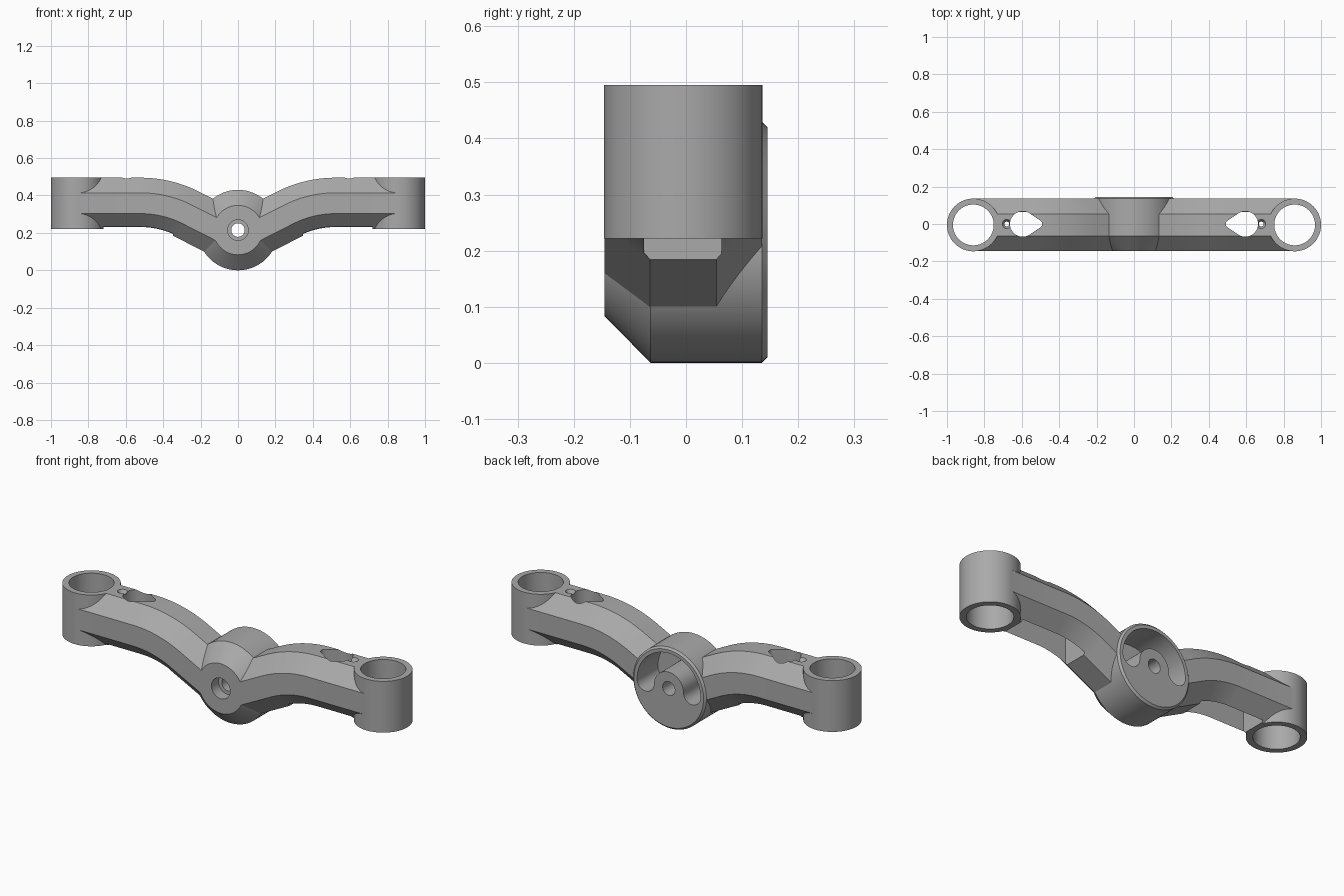
import bpy, bmesh
from math import sin, cos, pi, radians
from mathutils import Vector

if "Cube" in bpy.data.objects:
    bpy.data.objects.remove(bpy.data.objects["Cube"])

YC = -0.005        # mid plane of the beam
HUB_Z = 0.215      # height of the hub axis
TUBE_X = 0.859     # distance of the end sockets
LOW, HIGH = 0.222, 0.495
SEG = 96


def solid(name, rings):
    """Closed solid lofted through matching rings of points."""
    bm = bmesh.new()
    loops = [[bm.verts.new(p) for p in ring] for ring in rings]
    n = len(loops[0])
    for a, b in zip(loops, loops[1:]):
        for i in range(n):
            j = (i + 1) % n
            bm.faces.new((a[i], a[j], b[j], b[i]))
    bm.faces.new(loops[0])
    bm.faces.new(loops[-1][::-1])
    bmesh.ops.recalc_face_normals(bm, faces=bm.faces)
    mesh = bpy.data.meshes.new(name)
    bm.to_mesh(mesh)
    bm.free()
    ob = bpy.data.objects.new(name, mesh)
    bpy.context.collection.objects.link(ob)
    return ob


def arc(cx, cy, r, start, end, n=SEG):
    step = radians(end - start) / n
    return [(cx + r * cos(radians(start) + i * step),
             cy + r * sin(radians(start) + i * step)) for i in range(n)]


def upright(name, outlines):
    """Loft of (z, xy outline) pairs."""
    return solid(name, [[(x, y, z) for x, y in pts] for z, pts in outlines])


def crosswise(name, outlines):
    """Loft of (y, xz outline) pairs."""
    return solid(name, [[(x, y, z) for x, z in pts] for y, pts in outlines])


def combine(target, tool, operation):
    bpy.context.view_layer.objects.active = target
    mod = target.modifiers.new(operation, 'BOOLEAN')
    mod.operation = operation
    mod.solver = 'EXACT'
    mod.object = tool
    bpy.ops.object.modifier_apply(modifier=mod.name)
    bpy.data.objects.remove(tool)


def arm(side):
    """Chamfered bar swept flat, round a bend, then down to the hub."""
    start, radius, top_angle, mid = 0.52, 0.55, radians(27), (LOW + HIGH) / 2
    path = [(TUBE_X, mid, 0)]
    for i in range(25):
        t = top_angle * i / 24
        path.append((start - radius * sin(t), mid - radius * (1 - cos(t)), t))
    x, z, t = path[-1]
    path.append((0.06, z - (x - 0.06) * sin(t) / cos(t), t))
    w, h, c = 0.14, (HIGH - LOW) / 2, 0.081
    section = [(-w, h - c), (c - w, h), (w - c, h), (w, h - c),
               (w, c - h), (w - c, -h), (c - w, -h), (-w, c - h)]
    return solid("arm", [[(side * (x - v * sin(t)), YC + u, z + v * cos(t))
                          for u, v in section] for x, z, t in path])


# Hub with tapered front and small bevel at the back
body = crosswise("rocker_arm", [(y, arc(0, HUB_Z, r, 0, 360)) for y, r in
                 ((-0.145, 0.132), (-0.063, 0.215), (0.135, 0.215), (0.145, 0.205))])

# Arms and end sockets
for s in (1, -1):
    combine(body, arm(s), 'UNION')
    ring = arc(s * TUBE_X, YC, 0.141, 0, 360)
    combine(body, upright("socket", [(LOW, ring), (HIGH, ring)]), 'UNION')

for s in (1, -1):
    # Socket bore
    bore = arc(s * TUBE_X, YC, 0.109, 0, 360)
    combine(body, upright("bore", [(0.1, bore), (0.6, bore)]), 'DIFFERENCE')
    # Pocket under the arm
    box = [(s * 0.348, -0.075), (s * 0.72, -0.075), (s * 0.72, 0.063), (s * 0.348, 0.063)]
    combine(body, upright("pocket", [(0.05, box), (0.4, box)]), 'DIFFERENCE')
    # Teardrop opening, narrow end towards the hub
    drop = arc(0.595, 0, 0.068, -125, 125, 48) + arc(0.513, 0, 0.022, 125, 235, 16)
    drop = [(s * x, y) for x, y in drop]
    combine(body, upright("teardrop", [(0.3, drop), (0.6, drop)]), 'DIFFERENCE')
    # Countersunk screw hole
    screw = [(z, arc(s * 0.68, 0, r, 0, 360, 32)) for z, r in
             ((0.3, 0.013), (0.475, 0.013), (0.496, 0.025), (0.52, 0.025))]
    combine(body, upright("screw_hole", screw), 'DIFFERENCE')

# Curved recess in the back of the hub, above the axle
recess = (arc(0, HUB_Z, 0.187, 0, 180) + arc(-0.137, HUB_Z, 0.05, 180, 360, 24)
          + arc(0, HUB_Z, 0.087, 180, 0, 48) + arc(0.137, HUB_Z, 0.05, 180, 360, 24))
combine(body, crosswise("recess", [(-0.03, recess), (0.2, recess)]), 'DIFFERENCE')

# Stepped axle hole
axle = [(y, arc(0, HUB_Z, r, 0, 360, 48)) for y, r in
        ((-0.2, 0.055), (-0.085, 0.055), (-0.085, 0.036), (0.2, 0.036))]
combine(body, crosswise("axle_hole", axle), 'DIFFERENCE')

# Material and shading
grey = bpy.data.materials.new("plain grey")
grey.use_nodes = True
colour = (0.4, 0.4, 0.4, 1)
grey.diffuse_color = colour
grey.node_tree.nodes["Principled BSDF"].inputs["Base Color"].default_value = colour
body.data.materials.clear()
body.data.materials.append(grey)
for ob in bpy.context.selected_objects:
    ob.select_set(False)
body.select_set(True)
bpy.context.view_layer.objects.active = body
bpy.ops.object.shade_smooth_by_angle(angle=radians(20))
